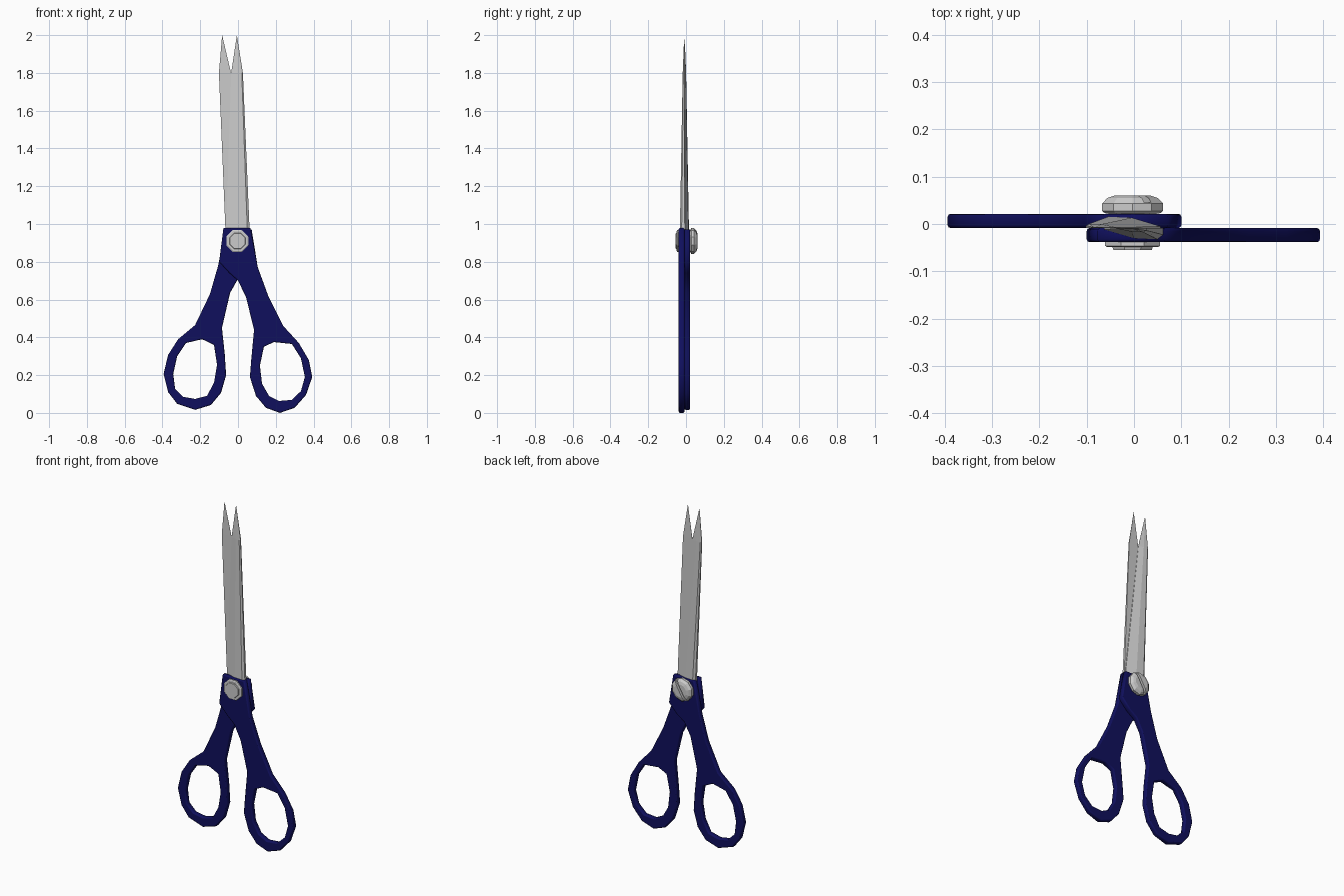
import bpy, bmesh, math
from mathutils import Matrix

if "Cube" in bpy.data.objects:
    bpy.data.objects.remove(bpy.data.objects["Cube"])

PIVOT = (-0.003, 0.91)   # x, z of the screw
MEET = -0.0085           # y plane where the halves slide

blue = bpy.data.materials.new("navy_plastic")
blue.diffuse_color = (0.005, 0.005, 0.11, 1)
blue.use_nodes = True
blue.node_tree.nodes["Principled BSDF"].inputs["Base Color"].default_value = blue.diffuse_color


def mesh_object(name, bm):
    bmesh.ops.recalc_face_normals(bm, faces=bm.faces[:])
    me = bpy.data.meshes.new(name)
    bm.to_mesh(me)
    bm.free()
    ob = bpy.data.objects.new(name, me)
    bpy.context.collection.objects.link(ob)
    return ob


def handle(name, outline, hole, y):
    """Flat chamfered plate in the xz plane with a finger hole."""
    cu = bpy.data.curves.new(name, 'CURVE')
    cu.dimensions, cu.fill_mode = '2D', 'BOTH'
    cu.extrude, cu.bevel_depth, cu.offset = 0.009, 0.006, -0.006
    cu.bevel_resolution = 1
    for pts in (outline, hole):
        sp = cu.splines.new('POLY')
        sp.points.add(len(pts) - 1)
        for p, (x, z) in zip(sp.points, pts):
            p.co = (x, z, 0, 1)
        sp.use_cyclic_u = True
    cu.materials.append(blue)
    ob = bpy.data.objects.new(name, cu)
    bpy.context.collection.objects.link(ob)
    ob.rotation_euler = (math.pi / 2, 0, 0)
    ob.location.y = y
    bpy.ops.object.select_all(action='DESELECT')
    ob.select_set(True)
    bpy.context.view_layer.objects.active = ob
    bpy.ops.object.convert(target='MESH')


def blade(name, stations, tip_x, side):
    """Loft of (z, cutting edge x, spine x, thickness) up to a point."""
    bm = bmesh.new()
    rings = []
    for z, cut, spine, t in stations:
        mid = (cut + spine) / 2
        section = [(cut, 0), (cut, 0.15), (mid, 0.9), (spine - (spine - mid) * 0.2, 1),
                   (spine, 0.6), (spine, 0)]
        rings.append([bm.verts.new((x, MEET + side * t * k, z)) for x, k in section])
    n = len(rings[0])
    for a, b in zip(rings, rings[1:]):
        for i in range(n):
            j = (i + 1) % n
            bm.faces.new((a[i], a[j], b[j], b[i]))
    tip = bm.verts.new((tip_x, MEET + side * 0.001, 2.0))
    for i in range(n):
        bm.faces.new((rings[-1][i], rings[-1][(i + 1) % n], tip))
    bm.faces.new(rings[0])
    return mesh_object(name, bm)


def lathe(name, profile, sides):
    """Closed turned solid about the screw axis from (radius, y) points."""
    bm = bmesh.new()
    rings = []
    for r, y in profile:
        rings.append([])
        for i in range(sides):
            a = 2 * math.pi * (i + 0.5) / sides
            rings[-1].append(bm.verts.new((PIVOT[0] + r * math.cos(a), y, PIVOT[1] + r * math.sin(a))))
    for a, b in zip(rings, rings[1:]):
        for i in range(sides):
            j = (i + 1) % sides
            bm.faces.new((a[i], a[j], b[j], b[i]))
    bm.faces.new(rings[0])
    bm.faces.new(rings[-1])
    return mesh_object(name, bm)


# Front half handle, ring on the right
handle("front_handle",
       [(-0.077, 0.978), (0.066, 0.978), (0.105, 0.77), (0.16, 0.62), (0.24, 0.46), (0.322, 0.37),
        (0.375, 0.28), (0.393, 0.19), (0.36, 0.095), (0.30, 0.027), (0.222, 0.0), (0.148, 0.027),
        (0.095, 0.09), (0.063, 0.19), (0.07, 0.28), (0.085, 0.44), (0.042, 0.615), (0.0, 0.70),
        (-0.045, 0.74), (-0.10, 0.80)],
       [(0.137, 0.35), (0.19, 0.375), (0.285, 0.365), (0.333, 0.29), (0.354, 0.19), (0.333, 0.115),
        (0.285, 0.069), (0.217, 0.063), (0.164, 0.09), (0.127, 0.155), (0.116, 0.25)],
       MEET - 0.015)

# Back half handle, ring on the left
handle("back_handle",
       [(-0.066, 0.972), (0.072, 0.972), (0.10, 0.80), (0.045, 0.74), (0.0, 0.71), (-0.042, 0.635),
        (-0.085, 0.45), (-0.07, 0.31), (-0.063, 0.20), (-0.09, 0.106), (-0.143, 0.042),
        (-0.227, 0.016), (-0.322, 0.048), (-0.37, 0.11), (-0.394, 0.206), (-0.37, 0.307),
        (-0.317, 0.39), (-0.227, 0.465), (-0.148, 0.63), (-0.105, 0.78)],
       [(-0.127, 0.36), (-0.19, 0.39), (-0.275, 0.37), (-0.322, 0.30), (-0.343, 0.206),
        (-0.333, 0.127), (-0.29, 0.085), (-0.227, 0.074), (-0.164, 0.09), (-0.127, 0.16),
        (-0.111, 0.254)],
       MEET + 0.015)

# Blades
blade("front_blade", [(0.86, -0.066, 0.066, 0.026), (1.80, -0.036, 0.026, 0.009)], -0.006, -1)
blade("back_blade", [(0.86, 0.068, -0.062, 0.026), (1.80, -0.037, -0.101, 0.009)], -0.084, 1)

# Pivot: stepped rivet end in front, slotted head at the back
lathe("rivet_end", [(0.063, -0.03), (0.063, -0.046), (0.058, -0.049), (0.046, -0.049), (0.044, -0.055)], 8)
head = lathe("screw_head", [(0.03, -0.03), (0.03, 0.018), (0.062, 0.023), (0.068, 0.028),
                            (0.068, 0.043), (0.056, 0.055), (0.04, 0.06)], 10)

# Screw slot cutter
bm = bmesh.new()
bmesh.ops.create_cube(bm, size=1, matrix=Matrix.Translation((PIVOT[0], 0.058, PIVOT[1]))
                      @ Matrix.Rotation(math.radians(30), 4, 'Y') @ Matrix.Diagonal((0.015, 0.026, 0.2, 1)))
cutter = mesh_object("slot_cutter", bm)
cutter.hide_render = True
cutter.display_type = 'WIRE'
mod = head.modifiers.new("slot", 'BOOLEAN')
mod.operation, mod.object, mod.solver = 'DIFFERENCE', cutter, 'EXACT'
